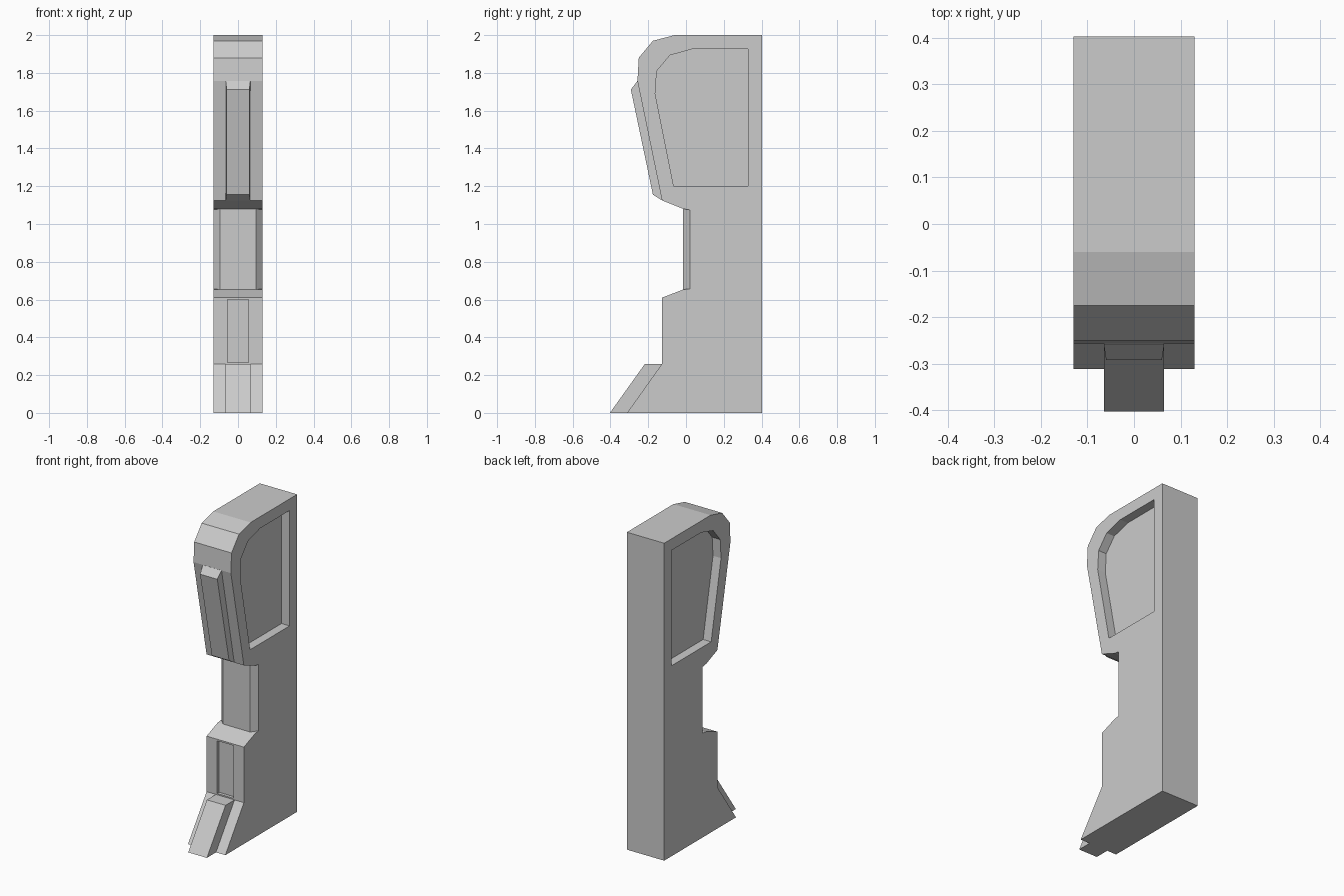
import bpy, bmesh

if "Cube" in bpy.data.objects:
    bpy.data.objects.remove(bpy.data.objects["Cube"])


def prism(name, profile, x0, x1):
    """Extrude a (y, z) profile from x0 to x1."""
    return loft(name, [(x0, y, z) for y, z in profile], [(x1, y, z) for y, z in profile])


def loft(name, ring_a, ring_b):
    """Closed solid between two matching rings."""
    bm = bmesh.new()
    a = [bm.verts.new(p) for p in ring_a]
    b = [bm.verts.new(p) for p in ring_b]
    bm.faces.new(a)
    bm.faces.new(b[::-1])
    n = len(a)
    for i in range(n):
        j = (i + 1) % n
        bm.faces.new((a[i], b[i], b[j], a[j]))
    bmesh.ops.recalc_face_normals(bm, faces=bm.faces)
    mesh = bpy.data.meshes.new(name)
    bm.to_mesh(mesh)
    bm.free()
    ob = bpy.data.objects.new(name, mesh)
    bpy.context.collection.objects.link(ob)
    return ob


def cut(target, cutter):
    """Subtract the cutter, then delete it."""
    mod = target.modifiers.new("cut", 'BOOLEAN')
    mod.operation = 'DIFFERENCE'
    mod.solver = 'EXACT'
    mod.object = cutter
    bpy.context.view_layer.objects.active = target
    bpy.ops.object.modifier_apply(modifier=mod.name)
    bpy.data.objects.remove(cutter, do_unlink=True)


W = 0.13  # half thickness

# Main slab with rounded head, neck notch and sloped foot
body = prism("body", [
    (0.403, 0), (0.403, 2), (-0.06, 2), (-0.175, 1.97), (-0.25, 1.88),
    (-0.257, 1.756), (-0.127, 1.125), (-0.015, 1.08), (0.02, 1.075),
    (0.02, 0.657), (-0.015, 0.653), (-0.127, 0.61), (-0.127, 0.26), (-0.312, 0)], -W, W)

# Recessed side panels, mirrored
panel = [(0.328, 1.2), (0.328, 1.927), (0.035, 1.927), (-0.085, 1.893),
         (-0.155, 1.81), (-0.163, 1.69), (-0.065, 1.2)]
for s in (-1, 1):
    cut(body, prism("panel_cutter", panel, s * (W - 0.056), s * (W + 0.1)))

# Shallow slot on the lower front
cut(body, prism("slot_cutter", [(-0.2, 0.268), (-0.2, 0.6), (-0.107, 0.6), (-0.107, 0.268)],
                -0.056, 0.056))

# Neck front with chamfered vertical edges
neck = [(-W, 0.02), (-0.095, -0.015), (0.095, -0.015), (W, 0.02), (0.1, 0.05), (-0.1, 0.05)]
loft("neck", [(x, y, 0.645) for x, y in neck], [(x, y, 1.085) for x, y in neck])

# Raised, slightly tapered rib on the head front
rib = [(-0.258, 1.756, 0.065), (-0.292, 1.712, 0.06), (-0.175, 1.155, 0.06),
       (-0.127, 1.125, 0.065), (-0.09, 1.13, 0.065), (-0.22, 1.75, 0.065)]
loft("head_rib", [(-w, y, z) for y, z, w in rib], [(w, y, z) for y, z, w in rib])

# Raised rib on the foot slope
prism("foot_rib", [(-0.403, 0), (-0.217, 0.26), (-0.1, 0.26), (-0.28, 0)], -0.065, 0.065)
